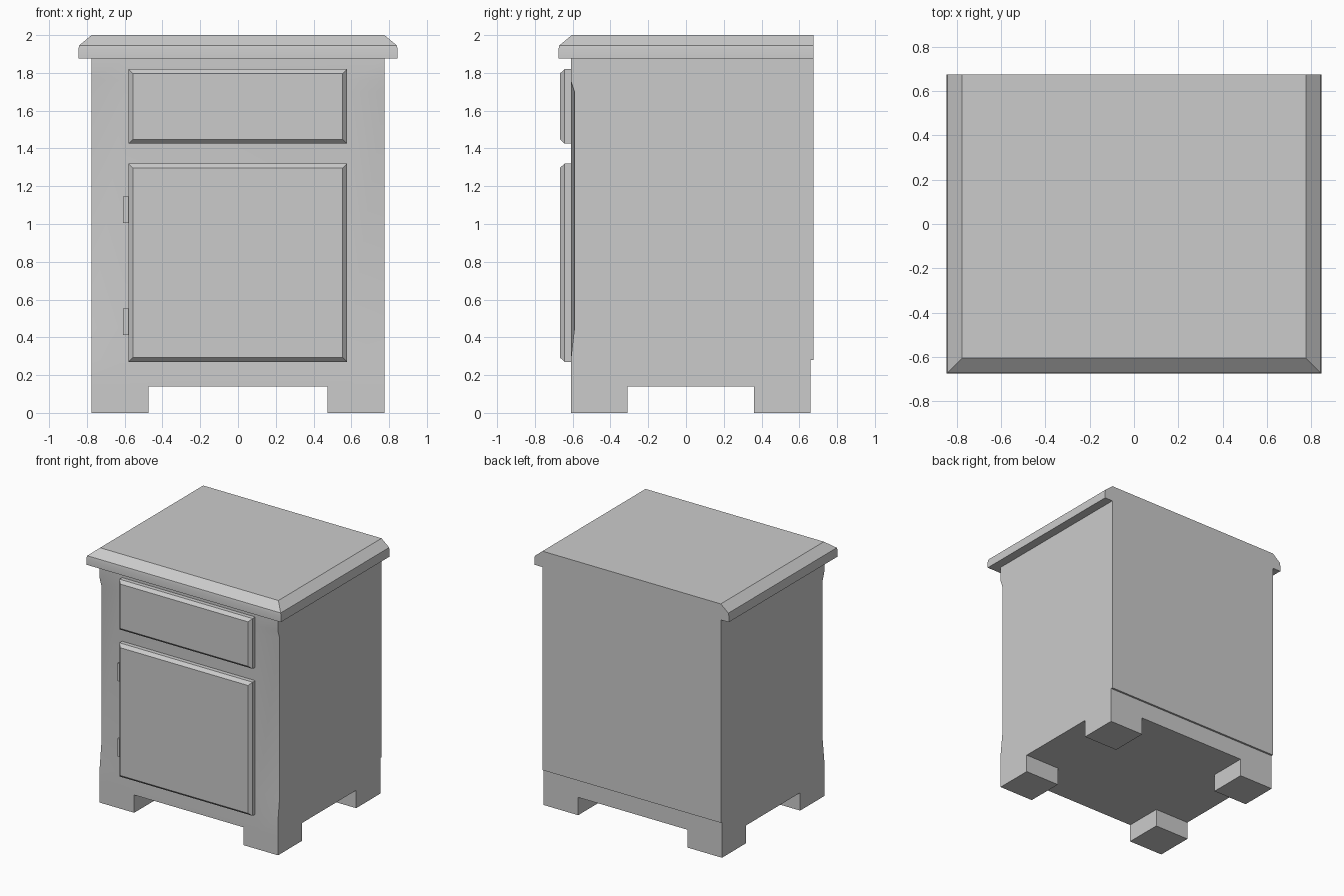
import bpy, bmesh

if "Cube" in bpy.data.objects:
    bpy.data.objects.remove(bpy.data.objects["Cube"])


def make(name, verts, faces, smooth=False):
    me = bpy.data.meshes.new(name)
    me.from_pydata(verts, [], faces)
    bm = bmesh.new()
    bm.from_mesh(me)
    bmesh.ops.recalc_face_normals(bm, faces=bm.faces)
    bm.to_mesh(me)
    bm.free()
    ob = bpy.data.objects.new(name, me)
    bpy.context.collection.objects.link(ob)
    if smooth:
        bpy.ops.object.select_all(action='DESELECT')
        bpy.context.view_layer.objects.active = ob
        ob.select_set(True)
        bpy.ops.object.shade_smooth_by_angle(angle=0.6)
    return ob


def loft(name, rings, smooth=False):
    """Skin a stack of closed rings and cap both ends."""
    n = len(rings[0])
    verts = [v for r in rings for v in r]
    faces = [(i*n + j, i*n + (j+1) % n, (i+1)*n + (j+1) % n, (i+1)*n + j)
             for i in range(len(rings) - 1) for j in range(n)]
    faces += [tuple(range(n)), tuple(range(len(verts) - n, len(verts)))]
    return make(name, verts, faces, smooth)


def rect_z(x0, x1, y0, y1, z):
    return [(x0, y0, z), (x1, y0, z), (x1, y1, z), (x0, y1, z)]


def rect_y(x0, x1, z0, z1, y):
    return [(x0, y, z0), (x1, y, z0), (x1, y, z1), (x0, y, z1)]


def box(name, x0, x1, y0, y1, z0, z1):
    return loft(name, [rect_z(x0, x1, y0, y1, z) for z in (z0, z1)])


# Cabinet body: side profile lofted across x, outer front corners eased back
def body_profile(x, ease):
    yz = [(-0.61, 0.14), (-0.61, 0.28), (-0.61 + ease, 0.45),
          (-0.61 + ease, 1.70), (-0.61, 1.76), (-0.61, 1.875),
          (0.675, 1.875), (0.675, 0.28), (0.66, 0.28), (0.66, 0.14)]
    return [(x, y, z) for y, z in yz]


loft("cabinet_body", [body_profile(x, e) for x, e in
                      ((-0.775, 0.02), (-0.6, 0), (0.6, 0), (0.775, 0.02))], True)

# Four block feet
for side, x0 in (("left", -0.775), ("right", 0.475)):
    for end, y0 in (("front", -0.61), ("back", 0.36)):
        box(f"{end}_{side}_foot", x0, x0 + 0.3, y0, y0 + 0.3, 0, 0.14)

# Table top: chamfered on the front and sides, flush at the back
loft("table_top", [rect_z(-0.845 + d, 0.845 - d, -0.675 + d, 0.675, z)
                   for d, z in ((0, 1.875), (0, 1.925), (0.004, 1.945), (0.07, 2.0))], True)

# Drawer front and door with bevelled edges
for name, z0, z1 in (("drawer_front", 1.425, 1.82), ("door", 0.27, 1.32)):
    loft(name, [rect_y(-0.58 + d, 0.577 - d, z0 + d, z1 - d, y)
                for d, y in ((0, -0.6), (0, -0.643), (0.023, -0.667))])

# Door hinges
for name, z0 in (("lower_hinge", 0.413), ("upper_hinge", 1.005)):
    box(name, -0.61, -0.575, -0.625, -0.6, z0, z0 + 0.14)
